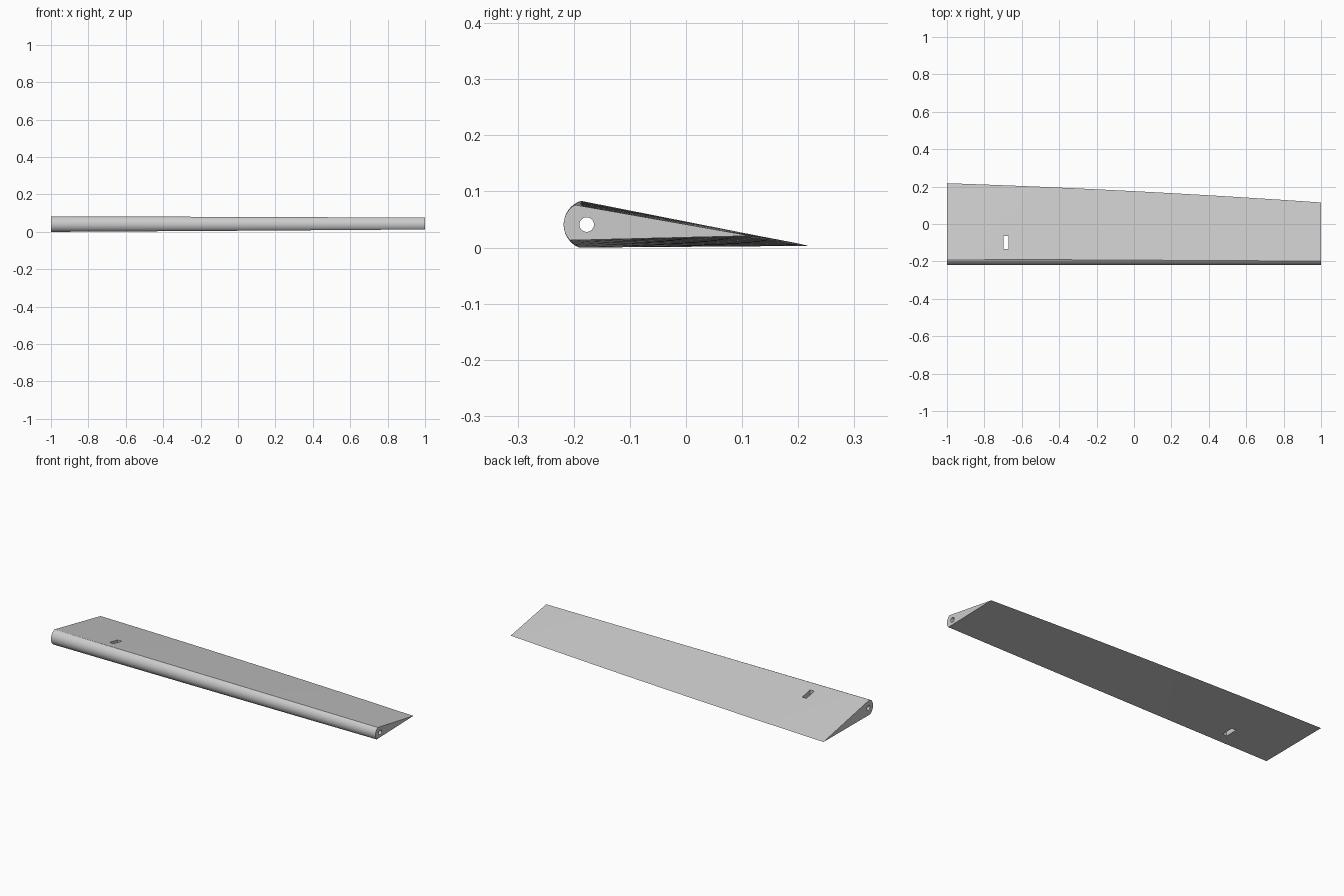
import bpy, bmesh, math
from mathutils import Matrix

cube = bpy.data.objects.get("Cube")
if cube:
    bpy.data.objects.remove(cube, do_unlink=True)

grey = bpy.data.materials.new("light grey")
grey.use_nodes = True
colour = (0.6, 0.6, 0.6, 1)
grey.diffuse_color = colour
grey.node_tree.nodes["Principled BSDF"].inputs["Base Color"].default_value = colour

STATIONS = 12    # spans along the length
ARC = 18         # segments round the nose


def mix(a, b, t):
    return a + (b - a) * t


def section(t):
    """Rounded nose and sharp tail at t = 0 (root) to 1 (tip)."""
    r = mix(0.0445, 0.041, t)
    cy, cz = -0.218 + r, 0.042
    a0, a1 = mix(108, 121, t), mix(247, 223, t)
    pts = []
    for i in range(ARC + 1):
        a = math.radians(mix(a0, a1, i / ARC))
        pts.append((cy + r * math.cos(a), cz + r * math.sin(a)))
    # the trailing edge bows gently backwards
    tail = mix(0.218, 0.115, t) + 0.036 * t * (1 - t)
    pts.append((tail, mix(0.004, 0.022, t)))
    return pts


def make_object(name, bm):
    bmesh.ops.recalc_face_normals(bm, faces=bm.faces)
    mesh = bpy.data.meshes.new(name)
    bm.to_mesh(mesh)
    bm.free()
    obj = bpy.data.objects.new(name, mesh)
    bpy.context.collection.objects.link(obj)
    mesh.materials.append(grey)
    return obj


# Tapered flap lofted through its sections
bm = bmesh.new()
rings = []
for s in range(STATIONS + 1):
    t = s / STATIONS
    rings.append([bm.verts.new((mix(-1, 1, t), y, z)) for y, z in section(t)])
for a, b in zip(rings, rings[1:]):
    for i in range(len(a)):
        j = (i + 1) % len(a)
        bm.faces.new((a[i], a[j], b[j], b[i]))
bm.faces.new(rings[0])
bm.faces.new(rings[-1])
bmesh.ops.triangulate(bm, faces=[f for f in bm.faces if len(f.verts) == 4])
flap = make_object("hinged_flap", bm)

# Hinge rod bore, running the whole length
bm = bmesh.new()
bmesh.ops.create_cone(bm, cap_ends=True, segments=32, radius1=0.013, radius2=0.013, depth=2.2,
                      matrix=Matrix.Translation((0, -0.177, 0.042)) @ Matrix.Rotation(math.pi / 2, 4, 'Y'))
bore = make_object("bore_cutter", bm)

# Slot for the control horn, cut through top and bottom
bm = bmesh.new()
bmesh.ops.create_cube(bm, size=1, matrix=Matrix.Translation((-0.685, -0.098, 0.04))
                      @ Matrix.Diagonal((0.026, 0.07, 0.3, 1)))
slot = make_object("slot_cutter", bm)

bpy.context.view_layer.objects.active = flap
for cutter in (bore, slot):
    cutter.hide_render = True
    mod = flap.modifiers.new(cutter.name, 'BOOLEAN')
    mod.operation, mod.solver, mod.object = 'DIFFERENCE', 'EXACT', cutter
    bpy.ops.object.modifier_apply(modifier=mod.name)
    bpy.data.objects.remove(cutter, do_unlink=True)

# Rest the flap on the ground and smooth the nose and bore
lowest = min(v.co.z for v in flap.data.vertices)
flap.data.transform(Matrix.Translation((0, 0, -lowest)))
bpy.ops.object.select_all(action='DESELECT')
flap.select_set(True)
bpy.ops.object.shade_smooth_by_angle(angle=math.radians(16))
